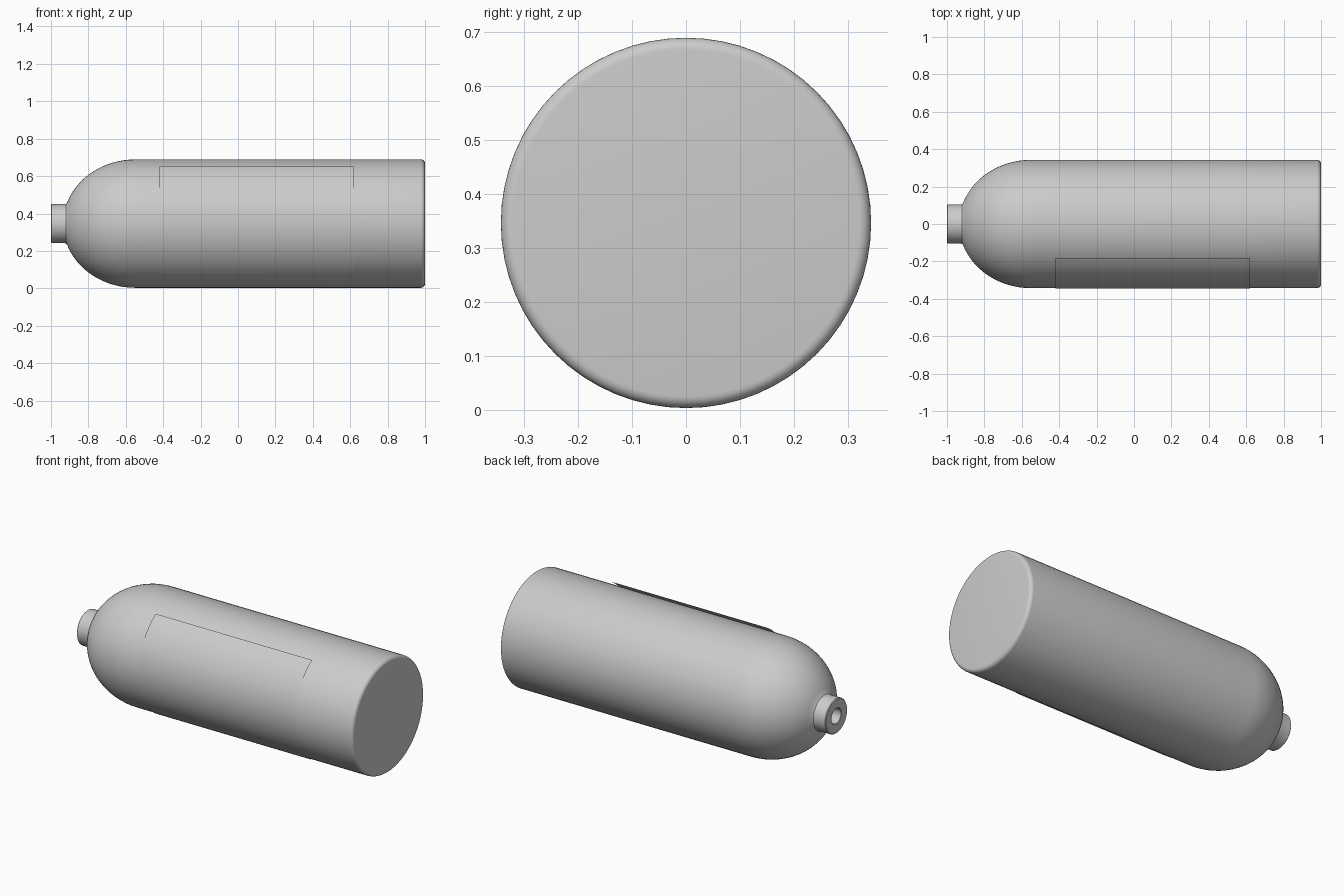
import bpy, bmesh, math

if "Cube" in bpy.data.objects:
    bpy.data.objects.remove(bpy.data.objects["Cube"])

ZC = 0.346   # axis height
R = 0.343    # body radius


def finish(name, bm, angle=35):
    me = bpy.data.meshes.new(name)
    bm.to_mesh(me)
    bm.free()
    ob = bpy.data.objects.new(name, me)
    bpy.context.collection.objects.link(ob)
    bpy.ops.object.select_all(action='DESELECT')
    ob.select_set(True)
    bpy.context.view_layer.objects.active = ob
    bpy.ops.object.shade_smooth_by_angle(angle=math.radians(angle))
    return ob


def lathe(name, profile, n=64):
    """Revolve (x, radius) points about the horizontal axis."""
    bm = bmesh.new()
    rings = []
    for x, r in profile:
        if r == 0:
            rings.append([bm.verts.new((x, 0, ZC))])
        else:
            rings.append([bm.verts.new((x, r * math.cos(math.tau * i / n),
                                        ZC + r * math.sin(math.tau * i / n))) for i in range(n)])
    for a, b in zip(rings, rings[1:]):
        for i in range(n):
            j = (i + 1) % n
            if len(a) == 1:
                bm.faces.new((a[0], b[j], b[i]))
            elif len(b) == 1:
                bm.faces.new((a[i], a[j], b[0]))
            else:
                bm.faces.new((a[i], a[j], b[j], b[i]))
    bmesh.ops.recalc_face_normals(bm, faces=bm.faces)
    return finish(name, bm)


# Bottle: bored neck, domed shoulder, straight wall, rounded base edge
profile = [(-0.84, 0), (-0.84, 0.045), (-0.997, 0.045), (-1.0, 0.048),
           (-1.0, 0.1), (-0.996, 0.104), (-0.93, 0.104), (-0.92, 0.106)]
t0 = math.asin(0.113 / R)
for i in range(17):
    t = t0 + (math.pi / 2 - t0) * i / 16
    profile.append((-0.55 - 0.385 * math.cos(t), R * math.sin(t)))
F = 0.022
for i in range(7):
    t = math.pi / 2 * i / 6
    profile.append((1 - F + F * math.sin(t), R - F + F * math.cos(t)))
profile.append((1.0, 0))
lathe("gas_bottle", profile)

# Label: thin curved sheet on the front, its edges lifting slightly off the wall
bm = bmesh.new()
LR, LY = 0.356, 0.011
rows = []
for i in range(33):
    a = math.radians(-57.3 + 114.6 * i / 32)
    y, z = LY - LR * math.cos(a), 0.351 + LR * math.sin(a)
    rows.append([bm.verts.new((x, y, z)) for x in (-0.42, 0.62)])
for a, b in zip(rows, rows[1:]):
    bm.faces.new((a[0], a[1], b[1], b[0]))
finish("label_sheet", bm)
